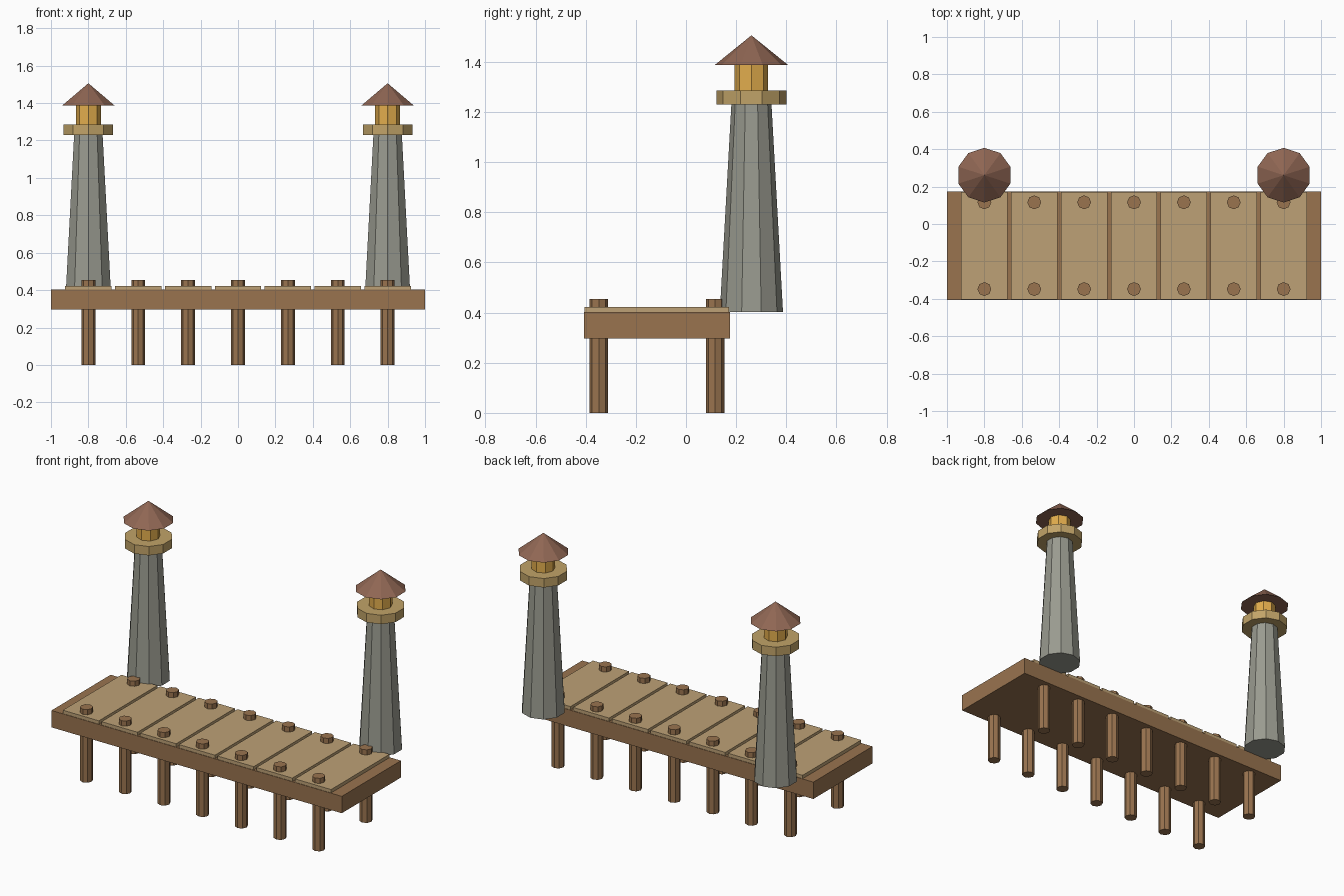
import bpy
import math

if "Cube" in bpy.data.objects:
    bpy.data.objects.remove(bpy.data.objects["Cube"])


def material(name, r, g, b):
    m = bpy.data.materials.new(name)
    m.diffuse_color = [(c / 255) ** 2.2 for c in (r, g, b)] + [1]
    m.use_nodes = True
    m.node_tree.nodes["Principled BSDF"].inputs["Base Color"].default_value = m.diffuse_color
    return m


WOOD = material("dark_wood", 152, 115, 80)
PLANK = material("plank_wood", 188, 160, 117)
STONE = material("stone", 152, 153, 142)
TRIM = material("gallery_trim", 192, 162, 104)
GLOW = material("lantern_glow", 226, 172, 78)
ROOF = material("roof", 142, 102, 84)


def box(name, x, y, z, mat):
    """Box from (min, max) ranges."""
    bpy.ops.mesh.primitive_cube_add(size=1, location=[sum(r) / 2 for r in (x, y, z)])
    ob = bpy.context.object
    ob.scale = [r[1] - r[0] for r in (x, y, z)]
    bpy.ops.object.transform_apply(location=False, rotation=False, scale=True)
    ob.name = name
    ob.data.materials.append(mat)


def cone(name, sides, r1, r2, x, y, z0, z1, mat):
    """Upright faceted cylinder, taper or cone between two heights."""
    bpy.ops.mesh.primitive_cone_add(vertices=sides, radius1=r1, radius2=r2,
                                    depth=z1 - z0, location=(x, y, (z0 + z1) / 2))
    ob = bpy.context.object
    ob.name = name
    ob.data.materials.append(mat)


# Pier deck
box("deck", (-1, 1), (-0.407, 0.175), (0.297, 0.402), WOOD)

# Planks with a pair of piles through each
for i in range(7):
    x = -0.8 + i * 1.6 / 6
    box(f"plank_{i + 1}", (x - 0.124, x + 0.124), (-0.404, 0.172), (0.395, 0.423), PLANK)
    for side, y in (("front", -0.348), ("back", 0.116)):
        cone(f"{side}_pile_{i + 1}", 8, 0.037, 0.037, x, y, 0, 0.455, WOOD)

# Lighthouse towers
for side, x in (("left", -0.8), ("right", 0.8)):
    y = 0.261
    cone(f"{side}_tower", 10, 0.126, 0.08, x, y, 0.402, 1.232, STONE)
    cone(f"{side}_gallery", 10, 0.139, 0.139, x, y, 1.23, 1.286, TRIM)
    cone(f"{side}_lantern", 8, 0.067, 0.067, x, y, 1.28, 1.392, GLOW)
    cone(f"{side}_roof", 10, 0.146, 0, x, y, 1.388, 1.506, ROOF)
